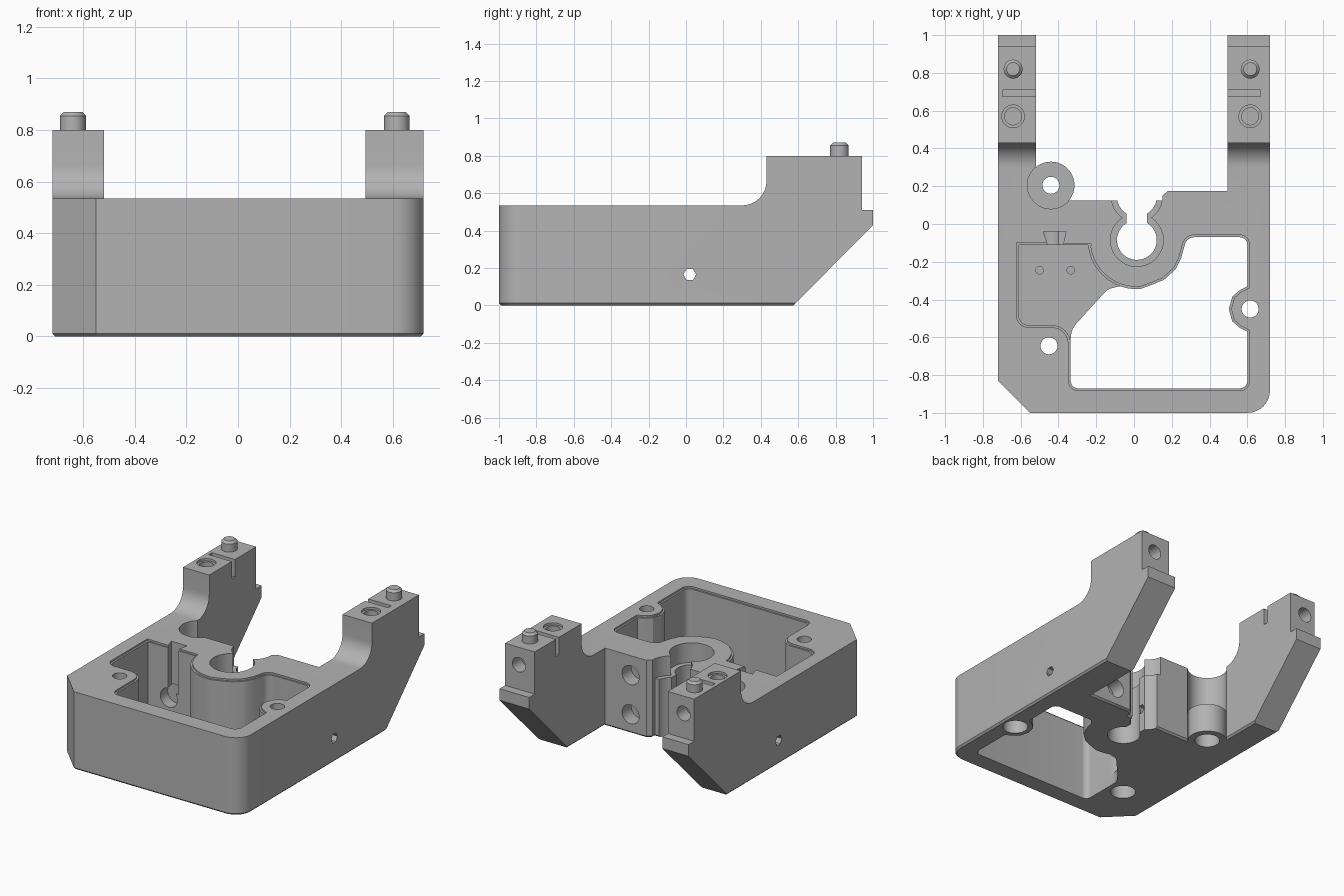
import bpy, bmesh, math
from mathutils import Vector, Matrix

if "Cube" in bpy.data.objects:
    bpy.data.objects.remove(bpy.data.objects["Cube"])

metal = bpy.data.materials.new("grey_metal")
metal.use_nodes = True
GREY = (0.45, 0.45, 0.45, 1)
metal.diffuse_color = GREY
metal.node_tree.nodes["Principled BSDF"].inputs["Base Color"].default_value = GREY


def add(name, bm):
    bmesh.ops.recalc_face_normals(bm, faces=bm.faces)
    mesh = bpy.data.meshes.new(name)
    bm.to_mesh(mesh)
    bm.free()
    mesh.materials.append(metal)
    ob = bpy.data.objects.new(name, mesh)
    bpy.context.collection.objects.link(ob)
    return ob


def rounded(points, steps=8):
    """Outline whose optional third value is a corner radius."""
    out = []
    for i, p in enumerate(points):
        c = Vector(p[:2])
        if len(p) < 3:
            out.append(c)
            continue
        a = (Vector(points[i - 1][:2]) - c).normalized()
        b = (Vector(points[(i + 1) % len(points)][:2]) - c).normalized()
        half = a.angle(b) / 2
        centre = c + (a + b).normalized() * p[2] / math.sin(half)
        start = c + a * p[2] / math.tan(half) - centre
        end = c + b * p[2] / math.tan(half) - centre
        turn = start.angle_signed(end)
        for k in range(steps + 1):
            out.append(centre + Matrix.Rotation(-turn * k / steps, 2) @ start)
    return out


def grow(points, d):
    """Offset a clockwise or anticlockwise outline outwards."""
    n = len(points)
    area = sum(points[i - 1].cross(points[i]) for i in range(n))
    s = 1 if area > 0 else -1
    out = []
    for i, p in enumerate(points):
        e, f = (p - points[i - 1]).normalized(), (points[(i + 1) % n] - p).normalized()
        m = (Vector((e.y, -e.x)) + Vector((f.y, -f.x))) * s
        out.append(p + m * d / max(0.5, m.length_squared / 2))
    return out


def prism(name, points, lo, hi, axis="z", bevel=0):
    bm = bmesh.new()
    place = (lambda p, h: (p[0], p[1], h)) if axis == "z" else (lambda p, h: (h, p[0], p[1]))
    base = bm.faces.new([bm.verts.new(place(p, lo)) for p in points])
    top = bmesh.ops.extrude_face_region(bm, geom=[base])["geom"]
    shift = (0, 0, hi - lo) if axis == "z" else (hi - lo, 0, 0)
    bmesh.ops.translate(bm, vec=shift, verts=[v for v in top if isinstance(v, bmesh.types.BMVert)])
    if bevel:
        edges = [e for e in bm.edges if all(abs(v.co.z - lo) < 1e-5 for v in e.verts)]
        bmesh.ops.bevel(bm, geom=edges, offset=bevel, segments=1, affect="EDGES")
    return add(name, bm)


def cylinder(name, centre, r, length, axis="z", sides=40, chamfer=0):
    bm = bmesh.new()
    bmesh.ops.create_cone(bm, cap_ends=True, segments=sides, radius1=r, radius2=r, depth=length)
    if chamfer:
        edges = [e for e in bm.edges if all(v.co.z > 0 for v in e.verts)]
        bmesh.ops.bevel(bm, geom=edges, offset=chamfer, segments=1, affect="EDGES")
    turn = {"z": Matrix(), "x": Matrix.Rotation(math.pi / 2, 4, "Y"),
            "y": Matrix.Rotation(math.pi / 2, 4, "X")}[axis]
    bm.transform(Matrix.Translation(centre) @ turn)
    return add(name, bm)


def drill(x, y, r, lo, hi):
    return cylinder("cutter", (x, y, (lo + hi) / 2), r, hi - lo)


def box(x0, x1, y0, y1, z0, z1):
    return prism("cutter", [(x0, y0), (x1, y0), (x1, y1), (x0, y1)], z0, z1)


def combine(target, others, operation="DIFFERENCE"):
    for o in others:
        o.hide_render = True
        m = target.modifiers.new("combine", "BOOLEAN")
        m.operation, m.object, m.solver = operation, o, "EXACT"
    bpy.context.view_layer.update()
    mesh = bpy.data.meshes.new_from_object(target.evaluated_get(bpy.context.evaluated_depsgraph_get()))
    target.modifiers.clear()
    target.data = mesh
    for o in others:
        bpy.data.objects.remove(o)


# Housing: plan outline crossed with the side outline
plan = rounded([(-.55, -1), (.72, -1, .12), (.72, 1), (.495, 1), (.495, .175), (.18, .175),
                (.15, .15), (.15, .125), (-.52, .125), (-.52, 1), (-.72, 1), (-.72, -.83)])
housing = prism("housing", plan, 0, 0.9, bevel=0.012)
side = rounded([(-1.1, -.1), (.475, -.1), (1, .43), (1, .51), (.94, .51), (.94, .8),
                (.43, .8), (.43, .535, .13), (-1.1, .535)], 12)
combine(housing, [prism("cutter", side, -1, 1, "x")], "INTERSECT")

# Screw boss behind the housing, with a recess above it
BX, BY = -.44, .205
combine(housing, [drill(BX, BY, .125, .2, 1.2)])
combine(housing, [cylinder("boss", (BX, BY, .1), .125, .2)], "UNION")

# Main opening and the shallower left pocket
CX, CY = .015, -.085
arc = [(CX + .26 * math.cos(t), CY + .26 * math.sin(t))
       for t in (math.radians(186 + 8 * k) for k in range(12))]
right_edge = [(.1, -.32), (.16, -.295), (.22, -.24), (.25, -.18), (.28, -.07, .05), (.6, -.07, .04),
              (.6, -.33), (.56, -.35), (.52, -.385), (.502, -.45), (.52, -.515), (.56, -.55),
              (.6, -.57), (.6, -.87, .04), (-.335, -.87, .04)]
pocket = rounded([(-.61, -.11), (-.24, -.11)] + arc + right_edge
                 + [(-.335, -.535, .1), (-.61, -.535, .05)])
opening = rounded(arc[8:] + right_edge + [(-.335, -.56, .12), (-.14, -.345, .08)])
combine(housing, [prism("cutter", pocket, .08, 1),
                  prism("cutter", opening, -.1, .09),
                  prism("cutter", grow(pocket, .012), .523, 1)])

# Central bore, neck and rear channel, each wider near the top
combine(housing, [drill(CX, CY, .105, -.1, 1), drill(CX, CY, .14, .4, 1),
                  drill(CX, .145, .105, -.1, 1), drill(CX, .145, .135, .4, 1),
                  box(CX - .055, CX + .055, -.06, .1, -.1, 1)])

# Dovetail notch, vertical screw holes and small floor holes
cuts = [prism("cutter", [(-.45, -.13), (-.38, -.13), (-.36, -.04), (-.48, -.04)], .22, 1)]
for x, y in [(-.45, -.645), (.615, -.45), (BX, BY)]:
    cuts += [drill(x, y, .045, -.1, 1), drill(x, y, .08, -.1, .1)]
cuts += [drill(x, -.245, .02, .04, .2) for x in (-.5, -.335)]

# Cross hole with a recess on each side
cuts.append(cylinder("cutter", (0, .02, .165), .034, 3, "x", 6))
for sx in (-1, 1):
    cuts.append(cylinder("cutter", (sx * .72, .02, .165), .055, .08, "x"))

# Rear bolt holes and the pocket's rear hole
cuts += [cylinder("cutter", (.3, .175, z), .065, .2, "y") for z in (.13, .4)]
cuts.append(cylinder("cutter", (-.45, -.1, .18), .065, .14, "y"))

# Arm details: top hole with rim, slot and end hole
for x, x0, x1 in [(-.64, -.695, -.4), (.615, .4, .67)]:
    cuts += [drill(x, .57, .045, .55, 1), drill(x, .57, .06, .785, 1),
             box(x0, x1, .675, .71, .68, 1),
             cylinder("cutter", (x, .94, .68), .05, .2, "y")]
combine(housing, cuts)

# Locating pins on the arms
parts = [housing]
for name, x in [("right_pin", -.64), ("left_pin", .615)]:
    parts.append(cylinder(name, (x, .82, .825), .05, .09, chamfer=.015))

bpy.ops.object.select_all(action="DESELECT")
for ob in parts:
    ob.select_set(True)
bpy.context.view_layer.objects.active = housing
bpy.ops.object.shade_smooth_by_angle(angle=math.radians(30))
